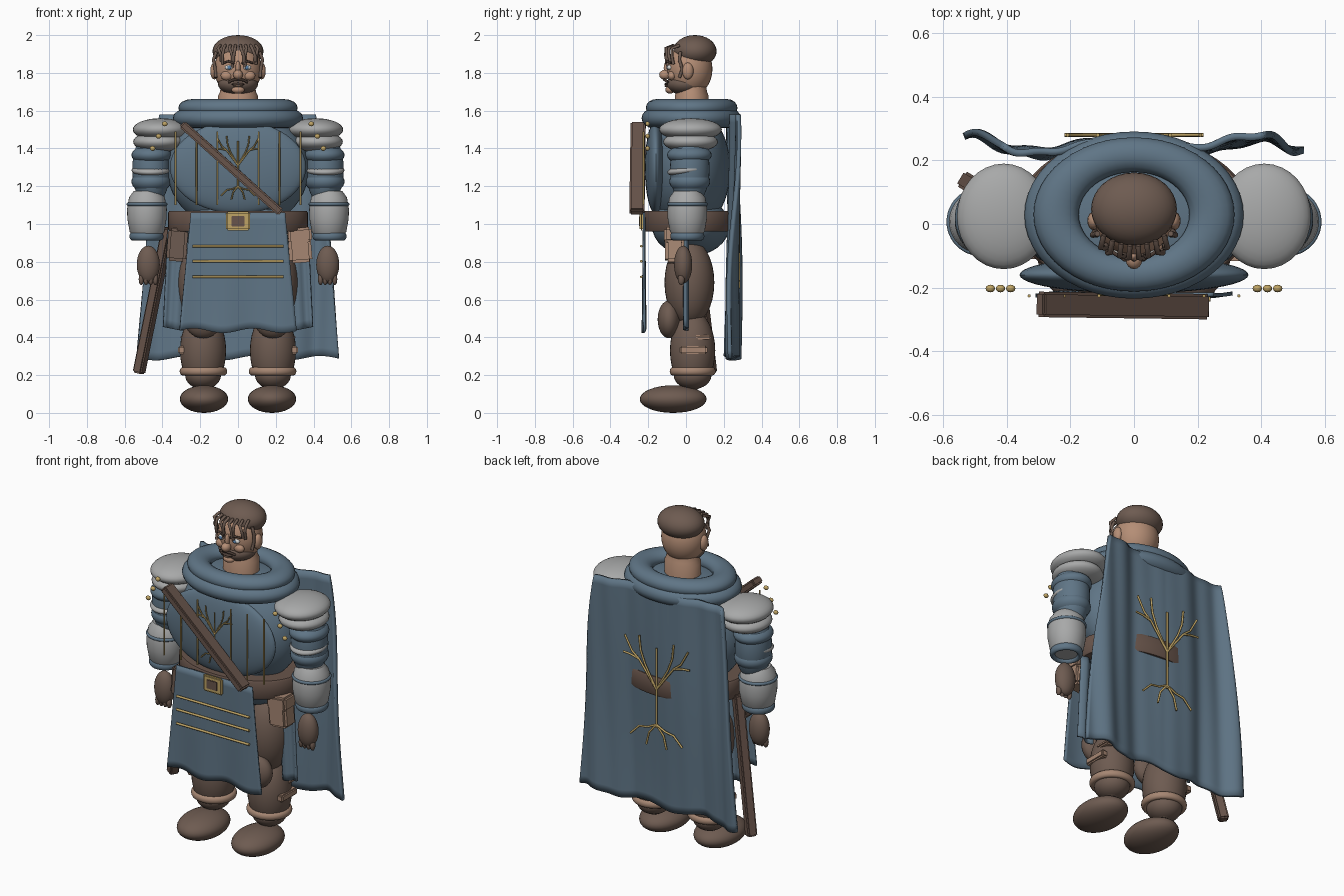
import bpy, bmesh, math
from mathutils import Vector

if "Cube" in bpy.data.objects:
    bpy.data.objects.remove(bpy.data.objects["Cube"], do_unlink=True)


def material(name, r, g, b):
    m = bpy.data.materials.new(name)
    m.use_nodes = True
    m.diffuse_color = (r, g, b, 1)
    m.node_tree.nodes["Principled BSDF"].inputs["Base Color"].default_value = (r, g, b, 1)
    return m


BLUE = material("blue cloth", .115, .178, .238)
BROWN = material("dark leather", .155, .105, .082)
BELT = material("belt leather", .14, .09, .07)
SKIN = material("skin", .46, .27, .18)
TAN = material("tan leather", .38, .24, .17)
STEEL = material("steel", .39, .395, .395)
GOLD = material("gold", .52, .37, .13)
WHITE = material("eye white", .7, .7, .68)
IRIS = material("iris blue", .1, .22, .4)
HAIR = material("dark hair", .07, .045, .035)
SIDES = (("left", 1), ("right", -1))


def finish(name, bm, mat, loc=(0, 0, 0)):
    bmesh.ops.recalc_face_normals(bm, faces=bm.faces)
    me = bpy.data.meshes.new(name)
    bm.to_mesh(me)
    bm.free()
    me.materials.append(mat)
    ob = bpy.data.objects.new(name, me)
    bpy.context.collection.objects.link(ob)
    ob.location = loc
    bpy.ops.object.select_all(action="DESELECT")
    ob.select_set(True)
    bpy.context.view_layer.objects.active = ob
    bpy.ops.object.shade_smooth_by_angle(angle=math.radians(40))
    return ob


def ball(name, loc, r, mat, seg=32):
    bm = bmesh.new()
    bmesh.ops.create_uvsphere(bm, u_segments=seg, v_segments=seg // 2, radius=1)
    bmesh.ops.scale(bm, vec=r, verts=bm.verts)
    return finish(name, bm, mat, loc)


def lathe(name, loc, profile, mat, sx=1, sy=1, closed=False, seg=40):
    """Spin an (r, z) profile; closed profiles make rings."""
    bm = bmesh.new()
    rows = [[bm.verts.new((sx * r * math.cos(a), sy * r * math.sin(a), z))
             for a in (2 * math.pi * i / seg for i in range(seg))] for r, z in profile]
    pairs = list(zip(rows, rows[1:] + rows[:1]))
    for a, b in pairs if closed else pairs[:-1]:
        for i in range(seg):
            j = (i + 1) % seg
            bm.faces.new((a[i], a[j], b[j], b[i]))
    if not closed:
        bm.faces.new(rows[0])
        bm.faces.new(rows[-1])
    return finish(name, bm, mat, loc)


def ring(name, loc, rx, ry, thick, height, mat):
    angles = [math.tau * i / 16 for i in range(16)]
    prof = [(1 + thick / rx * math.cos(a), height * math.sin(a)) for a in angles]
    return lathe(name, loc, prof, mat, rx, ry, True, 48)


def box(name, loc, size, mat, rot=(0, 0, 0), bevel=.008):
    bm = bmesh.new()
    bmesh.ops.create_cube(bm, size=1)
    bmesh.ops.scale(bm, vec=size, verts=bm.verts)
    bmesh.ops.bevel(bm, geom=bm.edges[:], offset=bevel, segments=2, affect="EDGES")
    ob = finish(name, bm, mat, loc)
    ob.rotation_euler = rot
    return ob


def beam(name, a, b, w, d, mat):
    """Box running from a to b."""
    a, b = Vector(a), Vector(b)
    ob = box(name, (a + b) / 2, (w, d, (b - a).length), mat)
    ob.rotation_euler = (b - a).to_track_quat("Z", "Y").to_euler()
    return ob


def tube(name, paths, r, mat):
    cu = bpy.data.curves.new(name, "CURVE")
    cu.dimensions, cu.bevel_depth, cu.bevel_resolution = "3D", r, 2
    cu.use_fill_caps = True
    for pts in paths:
        sp = cu.splines.new("POLY")
        sp.points.add(len(pts) - 1)
        for p, q in zip(sp.points, pts):
            p.co = (*q, 1)
    cu.materials.append(mat)
    ob = bpy.data.objects.new(name, cu)
    bpy.context.collection.objects.link(ob)
    return ob


def sheet(name, nu, nv, f, thick, mat):
    """Cloth panel: f(u, v) with u across -1..1 and v down 0..1."""
    bm = bmesh.new()
    g = [[bm.verts.new(f(2 * i / nu - 1, j / nv)) for i in range(nu + 1)] for j in range(nv + 1)]
    for j in range(nv):
        for i in range(nu):
            bm.faces.new((g[j][i], g[j][i + 1], g[j + 1][i + 1], g[j + 1][i]))
    ob = finish(name, bm, mat)
    m = ob.modifiers.new("thickness", "SOLIDIFY")
    m.thickness, m.offset = thick, 0


def emblem(name, y, z, s, r):
    """Branching tree with roots."""
    half = [[(0, -.02), (.04, .05), (.055, .09), (.06, .135)], [(0, -.02), (.06, .06), (.085, .08), (.11, .125)],
            [(.06, .06), (.09, .068), (.115, .07)],
            [(0, -.13), (.03, -.145), (.06, -.15), (.09, -.18)], [(0, -.13), (.025, -.16), (.035, -.2)]]
    paths = [[(0, y, z - .14 * s), (0, y, z + .11 * s)]]
    paths += [[(k * px * s, y, z + pz * s) for px, pz in p] for p in half for _, k in SIDES]
    tube(name, paths, r, GOLD)


# Body
ball("torso", (0, .02, 1.29), (.375, .215, .33), BLUE, 48)
ball("chest_panel", (0, -.16, 1.3), (.36, .058, .245), BLUE, 48)
ball("pelvis", (0, .025, .99), (.32, .205, .16), BLUE)
ball("shoulder_yoke", (0, .03, 1.56), (.3, .21, .055), BLUE)
ring("lower_collar", (0, .028, 1.56), .265, .202, .08, .052, BLUE)
ring("upper_collar", (0, .03, 1.615), .245, .188, .071, .046, BLUE)
lathe("neck", (0, .03, 0), [(.105, 1.56), (.105, 1.68), (.095, 1.7), (.09, 1.75)], SKIN, 1, .85)
lathe("belt", (0, .027, 0), [(.98, .96), (1, .97), (1, 1.06), (.98, 1.07)], BELT, .37, .25, seg=64)

# Head and face
ball("head", (0, .02, 1.82), (.125, .12, .145), SKIN)
ball("hair_cap", (0, .047, 1.915), (.135, .115, .085), BROWN)
ball("beard", (0, -.003, 1.742), (.106, .1, .06), BROWN)
ball("chin", (0, -.085, 1.71), (.035, .025, .02), SKIN, 16)
ball("nose", (0, -.112, 1.79), (.026, .03, .026), SKIN, 16)
ball("nose_bridge", (0, -.1, 1.825), (.013, .018, .04), SKIN, 16)
ball("mouth", (0, -.102, 1.74), (.035, .012, .008), HAIR, 16)
ball("lower_lip", (0, -.102, 1.731), (.025, .012, .006), TAN, 16)
for side, k in SIDES:
    ball(side + "_ear", (k * .125, .01, 1.81), (.022, .03, .045), SKIN, 16)
    ball(side + "_eye", (k * .046, -.085, 1.828), (.024, .016, .014), WHITE, 16)
    ball(side + "_iris", (k * .046, -.098, 1.828), (.01, .006, .01), IRIS, 16)
    ball(side + "_cheek", (k * .06, -.075, 1.785), (.032, .022, .025), SKIN, 16)
    tube(side + "_brow", [[(k * .02, -.105, 1.85), (k * .05, -.1, 1.862), (k * .08, -.08, 1.852)]], .006, HAIR)
    tube(side + "_moustache", [[(0, -.116, 1.764), (k * .03, -.111, 1.762), (k * .05, -.096, 1.75)]], .007, HAIR)
    tube(side + "_sideburn", [[(k * .115, -.03, 1.91), (k * .13, -.035, 1.87), (k * .12, -.02, 1.82),
                               (k * .118, -.035, 1.775)]], .009, BROWN)
fringe = []
for i in range(8):
    x = -.105 + .03 * i
    y = -.108 + 3 * x * x
    lean = .012 * (-1) ** i + .004
    fringe.append([(x * .9, y + .04, 1.945), (x, y, 1.93), (x + lean, y, 1.89), (x + lean, y + .008, 1.86 - .015 * (i % 3))])
tube("hair_fringe", fringe, .0085, BROWN)

# Arms
for side, k in SIDES:
    ball(side + "_pauldron", (k * .41, .024, 1.5), (.147, .166, .06), STEEL)
    ball(side + "_pauldron_lower", (k * .42, .024, 1.435), (.135, .145, .055), STEEL)
    ball(side + "_upper_arm", (k * .46, .02, 1.29), (.1, .105, .2), BLUE)
    ball(side + "_arm_lame_upper", (k * .458, .018, 1.365), (.106, .118, .055), BLUE)
    lame = ball(side + "_arm_lame_lower", (k * .462, .01, 1.285), (.102, .11, .032), STEEL)
    lame.rotation_euler = (.12, 0, 0)
    ball(side + "_arm_lame_base", (k * .46, .02, 1.225), (.104, .108, .065), BLUE)
    lathe(side + "_vambrace", (k * .482, .007, 0), [(.07, .93), (.092, .96), (.104, 1.03), (.105, 1.08),
          (.095, 1.14), (.07, 1.175)], STEEL)
    ring(side + "_elbow_band", (k * .482, .007, 1.105), .1, .1, .008, .009, BLUE)
    ring(side + "_cuff", (k * .485, .007, .935), .075, .075, .015, .022, BLUE)
    ball(side + "_glove", (k * .475, -.015, .785), (.061, .048, .1), BROWN)
    for i in range(4):
        ball(f"{side}_finger_{i}", (k * (.437 + .025 * i), -.025, .708), (.014, .018, .032), BROWN, 12)
    for i in range(3):
        ball(f"{side}_stud_{i}", (k * (.388 + .032 * i), -.203, 1.53 - .065 * i), (.015, .012, .013), GOLD, 12)

# Legs
for side, k in SIDES:
    ball(side + "_thigh", (k * .185, .018, .69), (.135, .132, .23), BROWN)
    ball(side + "_knee", (k * .185, -.09, .495), (.1, .06, .1), BROWN)
    ball(side + "_shin", (k * .185, .035, .33), (.122, .12, .21), BROWN)
    ball(side + "_ankle", (k * .185, .035, .2), (.095, .1, .075), BROWN)
    ring(side + "_boot_cuff", (k * .183, .035, .22), .108, .104, .018, .022, TAN)
    box(side + "_shin_buckle", (k * .297, .04, .333), (.04, .145, .042), TAN)
    box(side + "_calf_buckle", (k * .275, .09, .4), (.06, .09, .025), TAN)
    ball(side + "_boot", (k * .18, -.068, .073), (.128, .177, .073), BROWN)


# Cloth
def cape_shape(u, v):
    x = u * (.41 + .125 * v ** .8)
    folds = (.004 + .058 * abs(x)) * math.cos(math.tau * (x + .52) / .45)
    ripple = .02 * abs(x) * math.cos(math.tau * x / .15 + 2 * v) + .006 * math.sin(5 * v + 2 * u)
    return x, .25 + folds + ripple - .01 * v, 1.58 - v * 1.29 + .012 * v * math.sin(18 * x)


def skirt_shape(u, v):
    x = u * (.25 + .06 * v)
    return x, -.222 + .007 * v * math.sin(22 * x), 1.06 - .625 * v + .012 * v * math.sin(20 * x)


sheet("cape", 80, 30, cape_shape, .022, BLUE)
sheet("front_skirt", 40, 16, skirt_shape, .012, BLUE)
for side, k in SIDES:
    sheet(side + "_side_skirt", 8, 12, lambda u, v: (
        k * (.32 + .05 * u + .025 * v), .01 * math.sin(4 * u), .96 - .515 * v + .01 * u), .012, BLUE)

# Gold trim
tube("chest_stripes", [[(k * x, -.226, 1.1), (k * x, -.226, 1.49)] for x in (.11, .22, .33) for _, k in SIDES], .005, GOLD)
tube("skirt_stripes", [[(-.24, -.237, z), (.24, -.237, z)] for z in (.72, .803, .883)], .007, GOLD)
emblem("chest_emblem", -.222, 1.33, 1, .004)
emblem("cape_emblem", .28, 1.04, 1.9, .006)

# Buckle
box("buckle", (0, -.235, 1.015), (.125, .02, .1), GOLD)
box("buckle_centre", (0, -.244, 1.015), (.07, .01, .055), BELT, bevel=.003)

# Gear
beam("chest_strap", (-.297, -.253, 1.53), (.227, -.26, 1.06), .08, .043, BELT)
beam("scabbard", (-.37, .04, .98), (-.525, .132, .21), .055, .055, BELT)
box("left_pouch", (.328, -.06, .885), (.12, .1, .18), TAN, (0, -.08, 0), .015)
box("left_pouch_flap", (.328, -.063, .94), (.126, .106, .08), TAN, (0, -.08, 0), .012)
box("right_pouch", (-.322, -.06, .89), (.105, .1, .175), BROWN, (0, .08, 0), .015)
